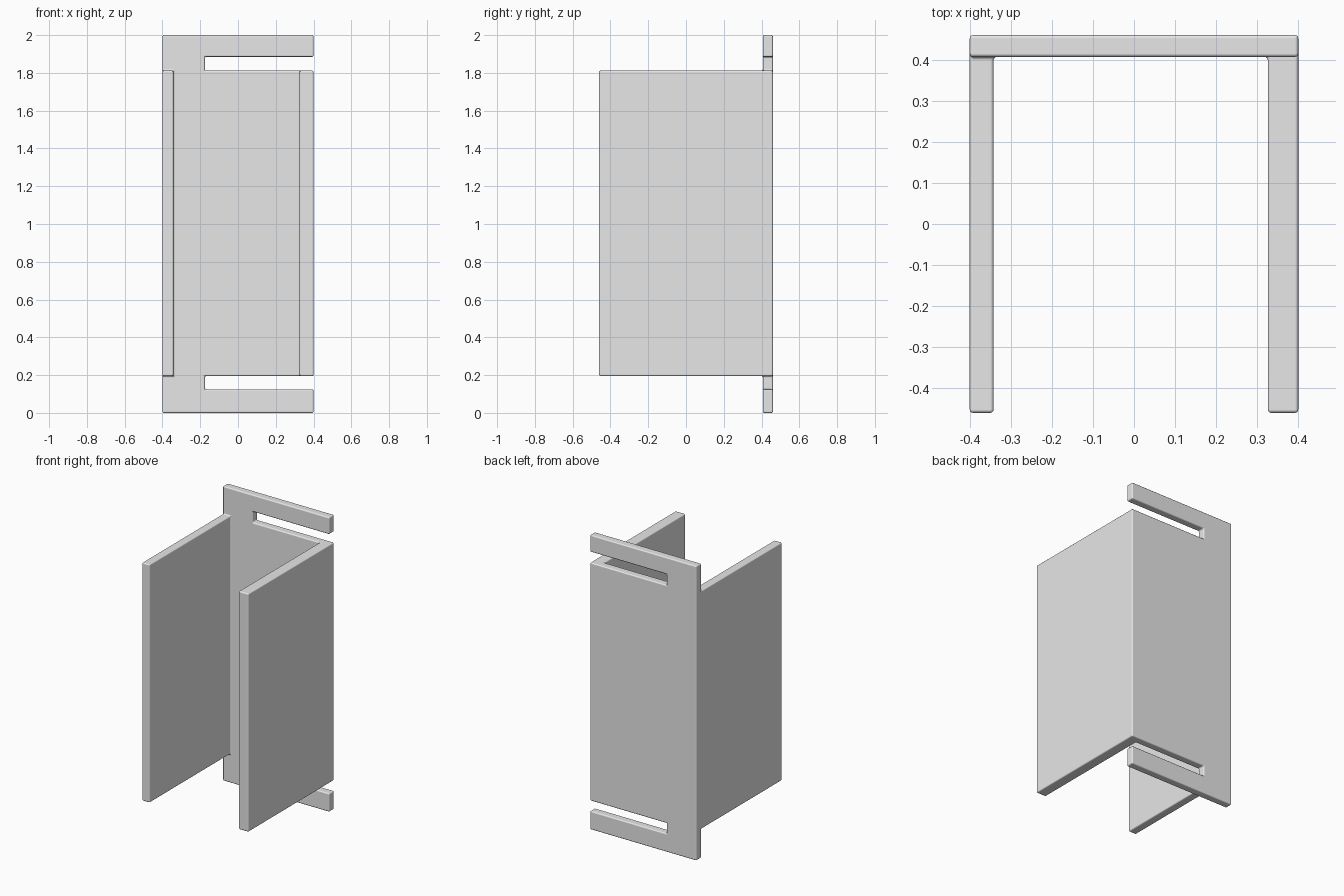
import bpy, bmesh
from mathutils import Vector

cube = bpy.data.objects.get("Cube")
if cube:
    bpy.data.objects.remove(cube, do_unlink=True)

# Single grey material
grey = bpy.data.materials.new("plain grey")
grey.use_nodes = True
colour = (0.8, 0.8, 0.8, 1)
grey.diffuse_color = colour
grey.node_tree.nodes["Principled BSDF"].inputs["Base Color"].default_value = colour

# Cut planes of the bracket along each axis
xs = [-0.4, -0.342, -0.175, 0.326, 0.4]
ys = [-0.46, 0.407, 0.46]
zs = [0, 0.125, 0.195, 1.812, 1.885, 2]
axes = (xs, ys, zs)


def solid(c):
    """True where the grid cell is filled."""
    i, j, k = c
    if not (0 <= i < len(xs) - 1 and 0 <= j < len(ys) - 1 and 0 <= k < len(zs) - 1):
        return False
    if j == 1:                              # back plate with two side-open slots
        return not (k in (1, 3) and i >= 2)
    return k == 2 and i in (0, 3)           # two side walls


# Skin the filled cells: one face wherever solid meets air
bm = bmesh.new()
for i in range(len(xs) - 1):
    for j in range(len(ys) - 1):
        for k in range(len(zs) - 1):
            cell = (i, j, k)
            if not solid(cell):
                continue
            for a in range(3):
                for side in (0, 1):
                    near = list(cell)
                    near[a] += 1 if side else -1
                    if solid(near):
                        continue
                    b, c = (a + 1) % 3, (a + 2) % 3
                    ring = []
                    for db, dc in ((0, 0), (1, 0), (1, 1), (0, 1)):
                        p = Vector()
                        p[a] = axes[a][cell[a] + side]
                        p[b] = axes[b][cell[b] + db]
                        p[c] = axes[c][cell[c] + dc]
                        ring.append(bm.verts.new(p))
                    bm.faces.new(ring if side else ring[::-1])
bmesh.ops.remove_doubles(bm, verts=bm.verts, dist=1e-5)
bmesh.ops.dissolve_limit(bm, angle_limit=0.02, verts=bm.verts, edges=bm.edges)
mesh = bpy.data.meshes.new("slotted_bracket")
bm.to_mesh(mesh)
bm.free()
mesh.materials.append(grey)
bracket = bpy.data.objects.new("slotted_bracket", mesh)
bpy.context.collection.objects.link(bracket)

# Softly rounded edges
bevel = bracket.modifiers.new("rounded edges", 'BEVEL')
bevel.width = 0.008
bevel.segments = 3
bevel.limit_method = 'ANGLE'
bevel.harden_normals = True
for p in mesh.polygons:
    p.use_smooth = True
